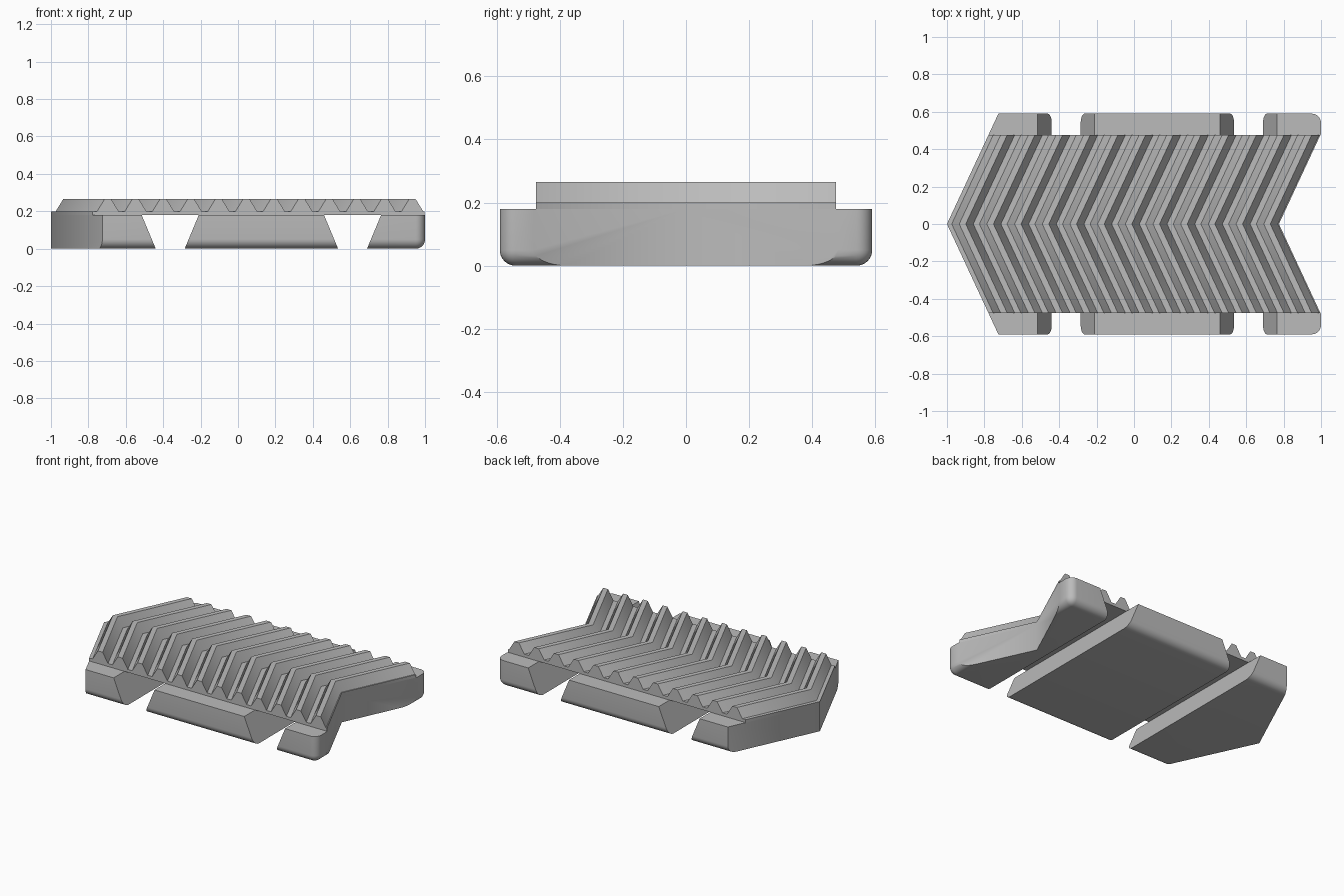
import bpy
import bmesh
from mathutils import Vector

old = bpy.data.objects.get("Cube")
if old:
    bpy.data.objects.remove(old, do_unlink=True)

HALF_W, RACK_W = 0.59, 0.475     # half widths of base and toothed strip
BASE_H, ROOT, TIP = 0.18, 0.20, 0.265
SLANT = 0.466                    # chevron lean, x per unit of y
POINT, NOTCH = -1.0, 0.775       # chevron ends on the centre line
PITCH, TEETH = 0.148, 12
ROUND = 0.05

grey = bpy.data.materials.new("plain grey")
grey.use_nodes = True
colour = (0.5, 0.5, 0.5, 1)
grey.diffuse_color = colour
grey.node_tree.nodes["Principled BSDF"].inputs["Base Color"].default_value = colour


def cut(bm, point, normal, fill=True):
    """Remove everything on the normal's side of a plane."""
    geom = bm.verts[:] + bm.edges[:] + bm.faces[:]
    res = bmesh.ops.bisect_plane(bm, geom=geom, plane_co=point, plane_no=normal,
                                 clear_outer=True)
    if fill:
        edges = [e for e in res["geom_cut"] if isinstance(e, bmesh.types.BMEdge)]
        bmesh.ops.holes_fill(bm, edges=edges, sides=0)


def finish(bm, name):
    """Open the half at the centre line, mirror it and shade it."""
    cut(bm, (0, 0, 0), (0, -1, 0), fill=False)
    bmesh.ops.recalc_face_normals(bm, faces=bm.faces)
    mesh = bpy.data.meshes.new(name)
    bm.to_mesh(mesh)
    bm.free()
    obj = bpy.data.objects.new(name, mesh)
    bpy.context.collection.objects.link(obj)
    mesh.materials.append(grey)
    mirror = obj.modifiers.new("mirror", "MIRROR")
    mirror.use_axis = (False, True, False)
    bpy.ops.object.select_all(action="DESELECT")
    obj.select_set(True)
    bpy.context.view_layer.objects.active = obj
    bpy.ops.object.shade_smooth_by_angle()


def base_block(name, planes):
    """Rounded slab trimmed to one block of the base."""
    bm = bmesh.new()
    bmesh.ops.create_cube(bm, size=1)
    for v in bm.verts:
        v.co = Vector((1 if v.co.x > 0 else -1.3,
                       HALF_W if v.co.y > 0 else -0.8,
                       BASE_H if v.co.z > 0 else 0))
    edges = []
    for e in bm.edges:
        mid = (e.verts[0].co + e.verts[1].co) / 2
        sides = (mid.x > 0.9, mid.y > 0.5, mid.z < 0.01)
        if sum(sides) == 2:
            edges.append(e)
    bmesh.ops.bevel(bm, geom=edges, offset=ROUND, segments=8, profile=0.5,
                    affect="EDGES")
    for point, normal in planes:
        cut(bm, point, normal)
    finish(bm, name)


# Base: three blocks parted by two slots that widen upwards
lean = 0.075 / BASE_H
point_end = ((POINT, 0, 0), (-1, SLANT, 0))
notch_end = ((NOTCH, 0, 0), (1, -SLANT, 0))


def right_wall(x):
    return ((x, 0, 0), (1, 0, lean))


def left_wall(x):
    return ((x, 0, 0), (-1, 0, lean))


base_block("pointed_base_block", [point_end, right_wall(-0.44)])
base_block("middle_base_block", [left_wall(-0.285), right_wall(0.535)])
base_block("notched_base_block", [left_wall(0.69), notch_end])

# Toothed strip: trapezoid teeth swept along the chevron
profile = [(POINT, BASE_H), (POINT, ROOT)]
start = POINT + 0.009
for i in range(TEETH):
    x = start + i * PITCH
    profile += [(x + 0.0165, ROOT), (x + 0.0565, TIP),
                (x + PITCH - 0.0565, TIP), (x + PITCH - 0.0165, ROOT)]
end = start + TEETH * PITCH
profile += [(end, ROOT), (end, BASE_H)]

bm = bmesh.new()
# the sweep starts just past the centre line so the trim leaves it open
rings = [[bm.verts.new((x + SLANT * y, y, z)) for x, z in profile]
         for y in (-0.05, RACK_W)]
for ring in rings:
    bm.faces.new(ring)
for i in range(len(profile)):
    j = (i + 1) % len(profile)
    bm.faces.new((rings[0][i], rings[0][j], rings[1][j], rings[1][i]))
bmesh.ops.recalc_face_normals(bm, faces=bm.faces)
cut(bm, *notch_end)
finish(bm, "toothed_strip")
